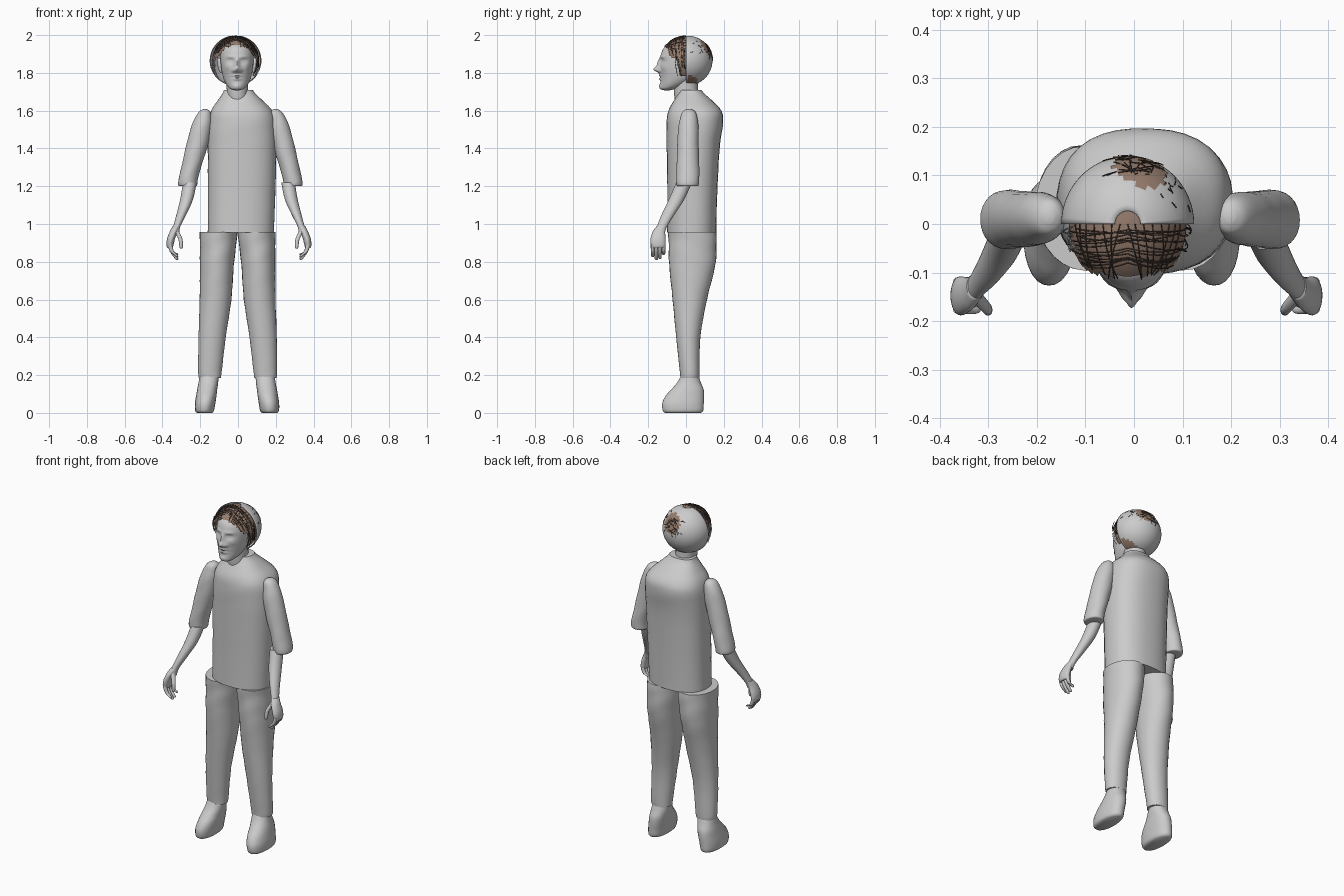
import bpy, bmesh, math, random
from mathutils import Vector

if "Cube" in bpy.data.objects:
    bpy.data.objects.remove(bpy.data.objects["Cube"])
random.seed(4)


def material(name, rgb):
    m = bpy.data.materials.new(name)
    m.use_nodes = True
    m.diffuse_color = (*rgb, 1)
    m.node_tree.nodes["Principled BSDF"].inputs["Base Color"].default_value = (*rgb, 1)
    return m


GREY = material("plain grey", (0.6, 0.6, 0.6))
BROWN = material("hair brown", (0.3, 0.2, 0.15))
DARK = material("dark strand", (0.06, 0.04, 0.032))


def finish(name, bm, mat, angle=50):
    bmesh.ops.recalc_face_normals(bm, faces=bm.faces)
    me = bpy.data.meshes.new(name)
    bm.to_mesh(me)
    bm.free()
    ob = bpy.data.objects.new(name, me)
    bpy.context.collection.objects.link(ob)
    me.materials.append(mat)
    bpy.ops.object.select_all(action="DESELECT")
    ob.select_set(True)
    bpy.context.view_layer.objects.active = ob
    bpy.ops.object.shade_smooth_by_angle(angle=math.radians(angle))
    return ob


def spline(rows, steps):
    """Smooth interpolation through rows of numbers."""
    out = []
    for i in range(len(rows) - 1):
        p = [rows[max(0, min(len(rows) - 1, i + k))] for k in (-1, 0, 1, 2)]
        for s in range(steps):
            t = s / steps
            out.append([b + 0.5 * t * (c - a + t * (2*a - 5*b + 4*c - d + t * (3*(b - c) + d - a)))
                        for a, b, c, d in zip(*p)])
    return out + [list(rows[-1])]


def loft(name, rows, mat=GREY, steps=4, sides=28, power=2.0, folds=0.0, sculpt=None):
    """Stack of oval rings: z, centre x, centre y, half width, half depth."""
    bm = bmesh.new()
    rings = []
    for z, cx, cy, rx, ry in spline(rows, steps):
        ring = []
        for k in range(sides):
            a = math.tau * k / sides
            c, s = math.cos(a), math.sin(a)
            f = (abs(c) ** power + abs(s) ** power) ** (-1 / power)
            f *= 1 + folds * math.sin(z * 55 + 2 * math.sin(2 * a))
            p = Vector((cx + rx * c * f, cy + ry * s * f, z))
            if sculpt and s < 0:
                p.y += sculpt(p.x, p.z) * min(1, -2 * s)
            ring.append(bm.verts.new(p))
        rings.append(ring)
    for lo, hi in zip(rings, rings[1:]):
        for k in range(sides):
            j = (k + 1) % sides
            bm.faces.new((lo[k], lo[j], hi[j], hi[k]))
    bm.faces.new(rings[0])
    bm.faces.new(rings[-1])
    return finish(name, bm, mat)


def shell(name, centre, radii, mat, keep, segs=64):
    """Open part of an ellipsoid, kept where the rule holds."""
    bm = bmesh.new()
    bmesh.ops.create_uvsphere(bm, u_segments=segs, v_segments=segs // 2, radius=1)
    for v in bm.verts:
        v.co = Vector(centre) + Vector(a * b for a, b in zip(v.co, radii))
    drop = [f for f in bm.faces if not keep(f.calc_center_median())]
    bmesh.ops.delete(bm, geom=drop, context="FACES")
    return finish(name, bm, mat)


def curves(name, paths, radius, mat):
    cu = bpy.data.curves.new(name, "CURVE")
    cu.dimensions = "3D"
    cu.bevel_depth, cu.bevel_resolution, cu.use_fill_caps = radius, 1, True
    for pts in paths:
        sp = cu.splines.new("POLY")
        sp.points.add(len(pts) - 1)
        for q, p in zip(sp.points, pts):
            q.co = (*p, 1)
    cu.materials.append(mat)
    ob = bpy.data.objects.new(name, cu)
    bpy.context.collection.objects.link(ob)


# Shirt body with sloped shoulders
loft("shirt_body", [(0.955, .015, .03, .175, .13), (1.15, .019, .033, .178, .132),
                    (1.4, .022, .038, .182, .14), (1.54, .022, .047, .178, .15),
                    (1.6, .02, .047, .162, .14), (1.65, .012, .038, .122, .104),
                    (1.69, .005, .028, .088, .07), (1.71, .002, .025, .076, .057)],
     sides=40, power=2.4, folds=0.004)
loft("neck", [(1.6, 0, .01, .058, .06), (1.7, -.003, .0, .056, .064), (1.8, -.005, 0, .06, .06)])

# Legs, sleeves, forearms, hands and shoes for both sides
for side, sx in (("right", -1), ("left", 1)):
    def S(rows, dx=0.0):
        return [(r[0], sx * (r[1] + dx), *r[2:]) for r in rows]

    loft(side + "_trouser_leg",
         S([(0.185, .147, .02, .057, .05), (0.21, .149, .02, .062, .052), (0.4, .137, .012, .072, .064),
            (0.6, .119, .02, .084, .091), (0.78, .112, .033, .09, .122), (0.9, .105, .035, .097, .127),
            (0.957, .103, .032, .1, .127)], -.004 if sx > 0 else 0),
         power=2.05, folds=0.01)
    loft(side + "_shoe",
         S([(0.0, .177, -.016, .04, .095), (0.012, .177, -.016, .05, .107), (0.05, .174, -.016, .054, .11),
            (0.09, .168, -.006, .054, .102), (0.125, .163, .008, .053, .085), (0.16, .157, .016, .052, .063),
            (0.2, .153, .02, .05, .045)], -.01 if sx > 0 else 0), power=2.2)
    loft(side + "_sleeve",
         S([(1.2, .262, .009, .04, .048), (1.205, .266, .009, .05, .058), (1.235, .264, .009, .051, .061),
            (1.3, .248, .01, .052, .06), (1.4, .221, .01, .057, .057), (1.5, .197, .012, .055, .054),
            (1.56, .184, .015, .045, .046), (1.595, .176, .015, .03, .034),
            (1.608, .174, .015, .01, .012)], .025 if sx > 0 else 0), folds=0.01)
    d = 0.01 if sx > 0 else 0
    loft(side + "_forearm",
         S([(0.95, .335, -.143, .024, .03), (0.985, .325, -.128, .019, .027), (1.05, .3, -.095, .026, .034),
            (1.13, .272, -.05, .034, .041), (1.22, .255, -.01, .036, .042)], d))
    loft(side + "_palm",
         S([(0.872, .36, -.147, .012, .03), (0.885, .36, -.147, .018, .038), (0.92, .355, -.148, .021, .04),
            (0.96, .34, -.143, .021, .033), (0.99, .326, -.128, .019, .026)], d))
    # Fingers curl inward, thumb sits in front
    for i, tip in enumerate((.825, .81, .815, .835)):
        y = -.176 + i * .019
        loft(f"{side}_finger_{i + 1}",
             S([(tip, .322, y, .004, .004), (tip + .008, .326, y, .009, .009),
                (.855, .35, y, .011, .0095), (.895, .362, y, .011, .01)], d), sides=12)
    loft(side + "_thumb",
         S([(.87, .3, -.18, .004, .004), (.878, .301, -.179, .009, .01),
            (.92, .305, -.172, .011, .012), (.965, .327, -.148, .013, .015)], d), sides=12)


# Head with sculpted facial features
def face(x, z):
    x = abs(x + 0.005)

    def bump(px, pz, wx, wz, amount):
        return amount * math.exp(-((x - px) / wx) ** 2 - ((z - pz) / wz) ** 2)

    return (bump(0, 1.818, .017, .016, -.032) + bump(0, 1.85, .012, .026, -.015)
            + bump(.02, 1.812, .009, .009, -.01) + bump(.033, 1.862, .018, .011, .013)
            + bump(.033, 1.861, .012, .006, -.008) + bump(.034, 1.886, .024, .008, -.005)
            + bump(0, 1.785, .024, .006, -.008) + bump(0, 1.777, .026, .003, .004)
            + bump(0, 1.768, .02, .007, -.008) + bump(0, 1.73, .022, .012, -.006)
            + bump(.052, 1.83, .02, .018, -.005))


loft("head", [(1.708, -.005, -.1, .012, .015), (1.715, -.005, -.095, .035, .04), (1.735, -.005, -.07, .055, .066),
              (1.77, -.005, -.045, .072, .09), (1.82, -.005, -.037, .083, .101), (1.88, -.005, -.03, .088, .105),
              (1.925, -.005, -.02, .084, .102), (1.95, -.005, -.01, .068, .085), (1.975, -.005, 0, .03, .04)],
     steps=9, sides=96, sculpt=face)
for side, sx in (("right", -1), ("left", 1)):
    loft(side + "_ear", [(1.8, -.005 + sx * .084, -.012, .006, .01), (1.825, -.005 + sx * .089, -.01, .011, .018),
                         (1.865, -.005 + sx * .094, -.005, .012, .022), (1.88, -.005 + sx * .09, -.005, .006, .012)],
         sides=16)

# Rear skull shell, open towards the face, with a notch at the crown
CENTRE, RADII = Vector((-.013, 0, 1.865)), Vector((.137, .14, .134))
back = shell("back_of_head", CENTRE, RADII, GREY,
             lambda p: p.y > 0 and (p.z < CENTRE.z or (p - CENTRE).xy.length > .024))
thick = back.modifiers.new("thickness", "SOLIDIFY")
thick.thickness = 0.003

# Brown hair over the brow and temples, fuller on the left
HAIR = Vector((.121, .14, .13))


def hairline(p):
    if p.x > 0 and p.y > -.035:
        low = 1.785
    elif p.y > -.03:
        low = 1.85
    else:
        low = 1.94 - 1.2 * max(0, abs(p.x + .01) - .05)
    return p.z > low and -.107 < p.y < .026


shell("front_hair", CENTRE, HAIR, BROWN, hairline)
shell("crown_tuft", CENTRE, RADII * 1.012, BROWN,
      lambda p: p.y > .07 and ((p.x - .012) / .055) ** 2 + ((p.z - 1.925) / .05) ** 2 < 1)
shell("nape_patch", CENTRE, RADII * 1.012, BROWN,
      lambda p: p.x > 0 and .008 < p.y < .06 and 1.735 < p.z < 1.80 - .6 * (p.y - .008))


# Loose dark strands lying on the hair
def arc(a, b, radii):
    pts = []
    for k in range(9):
        u = a.lerp(b, k / 8).normalized()
        pts.append(CENTRE + Vector(p * q for p, q in zip(u, radii)))
    return pts


def rnd(lo, hi):
    return random.uniform(lo, hi)


strands, tuft = [], []
locks = {GREY: [], DARK: []}
for i in range(15):
    # one strand across the head, one from crown to brow
    y = -.05 - .65 * i / 15
    a, b = Vector((-.9, y + rnd(-.08, .05), rnd(.2, .6))), Vector((.9, y + rnd(-.08, .05), rnd(.2, .6)))
    mid = Vector((0, y + rnd(-.08, .08), 1))
    strands.append(arc(a, mid, HAIR * 1.012) + arc(mid, b, HAIR * 1.012))
    x = -.85 + 1.7 * i / 14
    strands.append(arc(Vector((x, 0, 1.05 - abs(x) * .7)),
                       Vector((x + rnd(-.25, .25), -.85, rnd(.55, .7))), HAIR * 1.015))
for i in range(40):
    a = Vector((rnd(-.25, .55), 1, rnd(.2, .9)))
    tuft.append(arc(a, a + Vector((rnd(-.3, .3), 0, rnd(-.35, .1))), RADII * 1.018))
for i in range(12):
    a = Vector((rnd(.5, .9), rnd(.1, .8), rnd(.2, .8)))
    tuft.append(arc(a, a + Vector((rnd(-.1, .1), rnd(-.15, .15), rnd(-.1, .1))), RADII * 1.01))
for i in range(28):
    sx, mat = ((1, DARK), (-1, GREY))[i % 2]
    a = Vector((sx, rnd(-.5, 0), rnd(.1, .6)))
    locks[mat].append(arc(a, Vector((sx * rnd(.75, 1), rnd(-.35, 0), rnd(-.75, -.2))), HAIR * rnd(.95, 1.1)))
curves("front_strands", strands, .0012, DARK)
curves("crown_strands", tuft, .0012, DARK)
curves("left_side_strands", locks[DARK], .0011, DARK)
curves("right_side_strands", locks[GREY], .0016, GREY)
